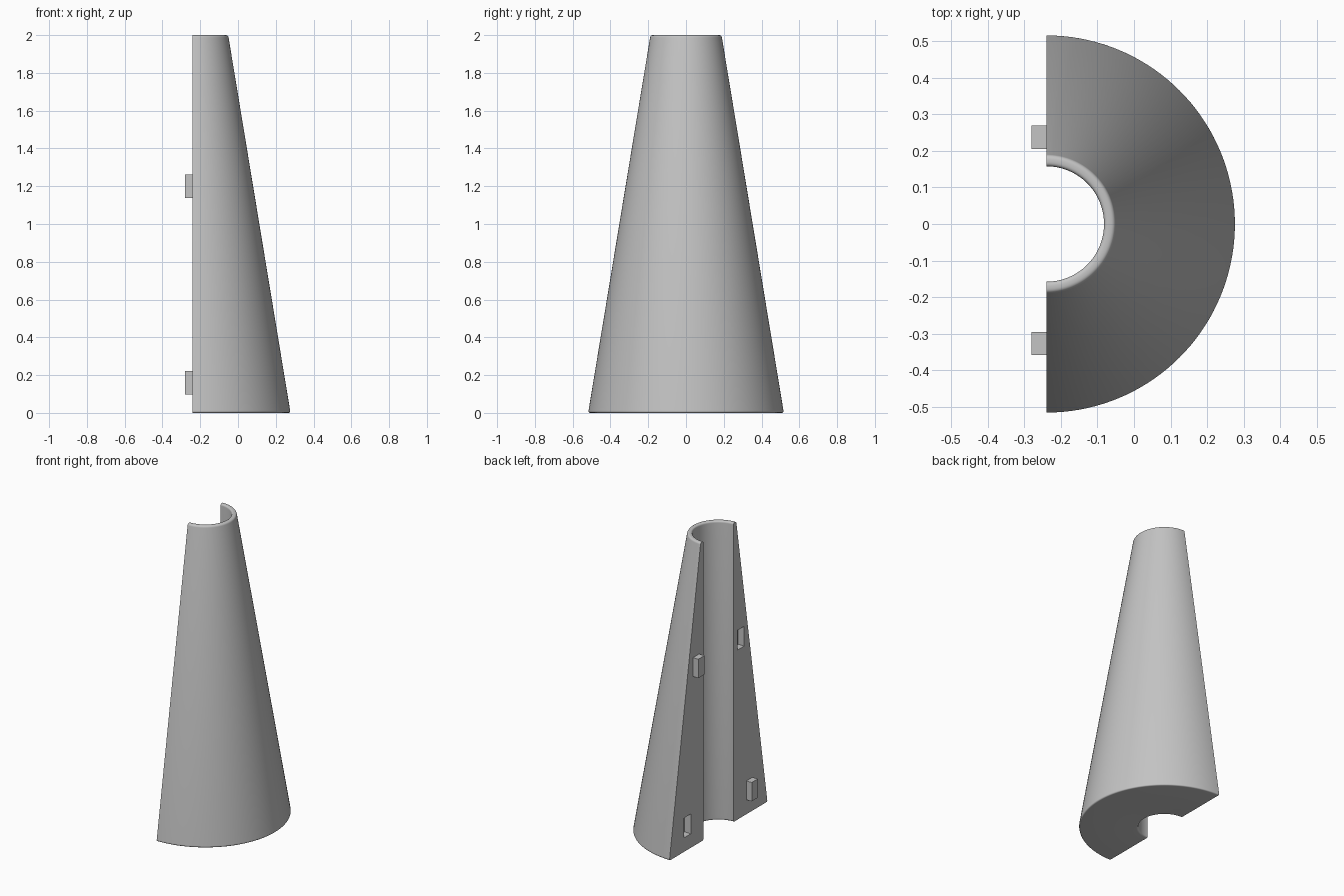
import bpy, bmesh
from math import pi, cos, sin
from mathutils import Vector

AXIS_X = -0.24          # the flat split face lies in this plane
SEGMENTS = 72

if "Cube" in bpy.data.objects:
    bpy.data.objects.remove(bpy.data.objects["Cube"], do_unlink=True)

grey = bpy.data.materials.new("plain grey")
grey.use_nodes = True
colour = (0.55, 0.55, 0.55, 1)
grey.diffuse_color = colour
grey.node_tree.nodes["Principled BSDF"].inputs["Base Color"].default_value = colour


def make_object(name, bm):
    bmesh.ops.recalc_face_normals(bm, faces=bm.faces)
    mesh = bpy.data.meshes.new(name)
    bm.to_mesh(mesh)
    bm.free()
    mesh.materials.append(grey)
    obj = bpy.data.objects.new(name, mesh)
    bpy.context.collection.objects.link(obj)
    return obj


def box(name, centre, size):
    bm = bmesh.new()
    bmesh.ops.create_cube(bm, size=1)
    for v in bm.verts:
        v.co = Vector(centre) + v.co * Vector(size)
    return make_object(name, bm)


def rounded(corners, reach, steps=6):
    """Round every corner of a closed outline."""
    points = []
    for i, p in enumerate(corners):
        a = p + (corners[i - 1] - p).normalized() * reach
        b = p + (corners[(i + 1) % len(corners)] - p).normalized() * reach
        for s in range(steps + 1):
            t = s / steps
            points.append(a.lerp(p, t).lerp(p.lerp(b, t), t))
    return points


# Half cone with a straight bore: wall section swept through half a turn
wall = [Vector(c) for c in ((0.158, 0), (0.518, 0), (0.188, 2), (0.158, 2))]
section = rounded(wall, 0.013)
bm = bmesh.new()
rings = []
for k in range(SEGMENTS + 1):
    angle = -pi / 2 + pi * k / SEGMENTS
    rings.append([bm.verts.new((AXIS_X + r * cos(angle), r * sin(angle), z))
                  for r, z in section])
for near, far in zip(rings, rings[1:]):
    for i in range(len(section)):
        bm.faces.new((near[i - 1], near[i], far[i], far[i - 1]))
bm.faces.new(rings[0])
bm.faces.new(rings[-1])
shell = make_object("half_cone_shell", bm)

# Each level has a peg on one side and a matching socket on the other
for level, z, peg_y in (("upper", 1.2, 0.237), ("lower", 0.16, -0.327)):
    box(level + "_peg", (AXIS_X - 0.018, peg_y, z), (0.044, 0.064, 0.126))
    cutter = box(level + "_socket_cutter", (AXIS_X, -peg_y, z), (0.09, 0.07, 0.132))
    cutter.hide_render = True
    cut = shell.modifiers.new(level + "_socket", 'BOOLEAN')
    cut.operation = 'DIFFERENCE'
    cut.solver = 'EXACT'
    cut.object = cutter
    bpy.context.view_layer.objects.active = shell
    bpy.ops.object.modifier_apply(modifier=cut.name)
    bpy.data.objects.remove(cutter, do_unlink=True)

# Smooth curved walls, crisp split face and sockets
bpy.ops.object.select_all(action='DESELECT')
shell.select_set(True)
bpy.context.view_layer.objects.active = shell
bpy.ops.object.shade_smooth_by_angle(angle=pi / 6)
